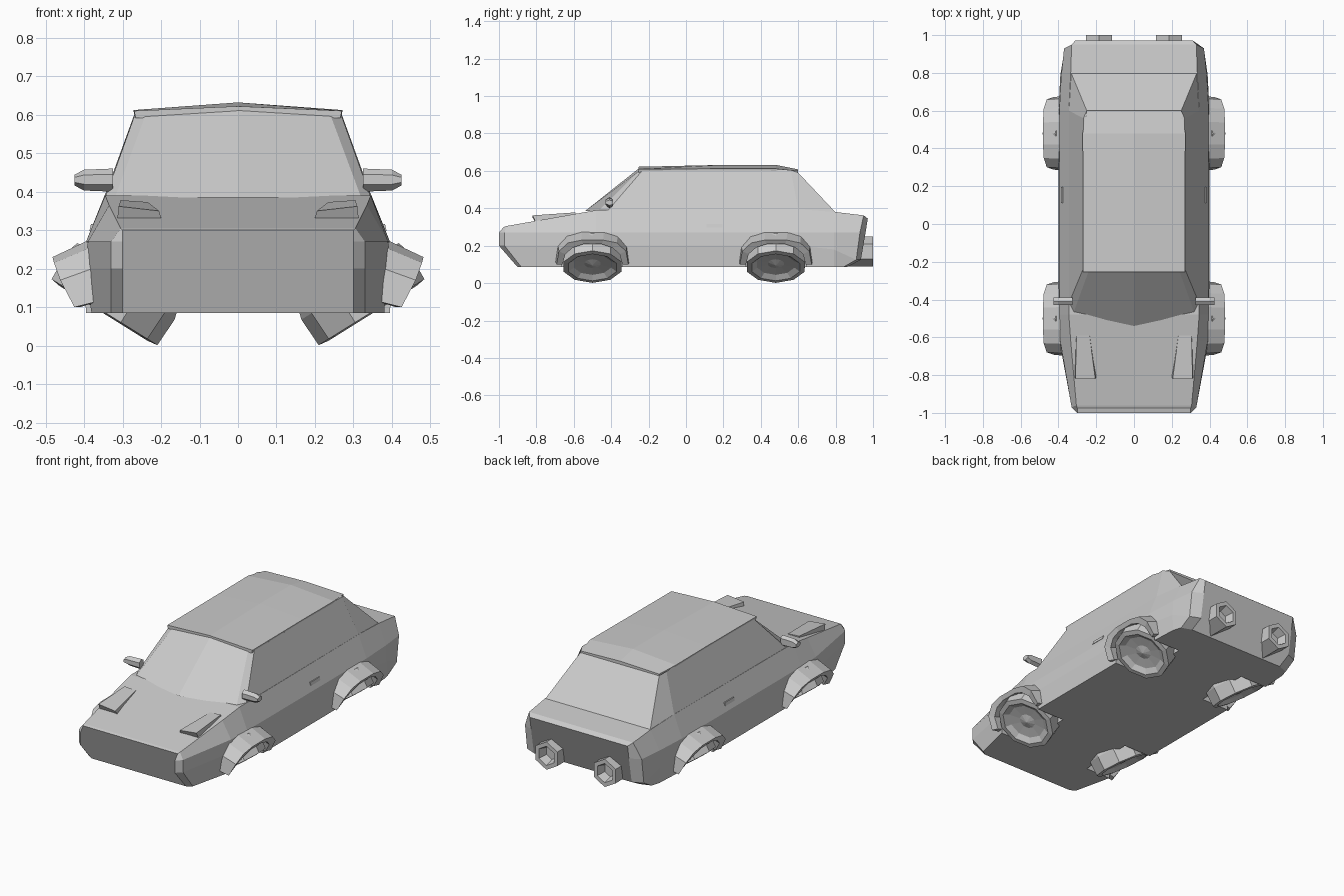
import bpy, bmesh, math
from mathutils import Vector

if "Cube" in bpy.data.objects:
    bpy.data.objects.remove(bpy.data.objects["Cube"])


def make(name, rings, caps=True, closed=True):
    """Skin a list of equal-length point rings into one flat-shaded mesh."""
    bm = bmesh.new()
    vs = [[bm.verts.new(p) for p in r] for r in rings]
    n = len(rings[0])
    for a, b in zip(vs, vs[1:]):
        for i in range(n if closed else n - 1):
            j = (i + 1) % n
            bm.faces.new((a[i], a[j], b[j], b[i]))
    if caps:
        bm.faces.new(vs[0])
        bm.faces.new(vs[-1])
    bmesh.ops.remove_doubles(bm, verts=bm.verts, dist=1e-5)
    bmesh.ops.recalc_face_normals(bm, faces=bm.faces)
    me = bpy.data.meshes.new(name)
    bm.to_mesh(me)
    bm.free()
    ob = bpy.data.objects.new(name, me)
    bpy.context.collection.objects.link(ob)
    return ob


def both(half):
    """Half section (x >= 0) continued onto the other side as a closed ring."""
    return half + [(-x, y, z) for x, y, z in reversed(half) if x > 0]


def mirror(ob):
    ob.modifiers.new("Mirror", 'MIRROR')
    return ob


def lathe(name, centre, axis, up, profile, sides):
    """Revolve (radius, offset) pairs about an axis."""
    c, a, u = Vector(centre), Vector(axis).normalized(), Vector(up).normalized()
    w = a.cross(u)
    rings = []
    for r, t in profile:
        rings.append([c + a * t + (u * math.cos(k) + w * math.sin(k)) * r
                      for k in (2 * math.pi * i / sides for i in range(sides))])
    return make(name, rings)


# Lower body: sections nose to tail, each floor / sill / waist / belt
sections = [
    [(.30, -.90, .085), (.30, -1.0, .20), (.30, -1.0, .27), (.30, -.975, .30)],
    [(.33, -.88, .085), (.33, -.97, .20), (.33, -.97, .27), (.305, -.96, .305)],
    [(.39, -.62, .085), (.395, -.62, .20), (.39, -.62, .27), (.335, -.62, .365)],
    [(.395, -.48, .085), (.40, -.48, .20), (.395, -.48, .27), (.345, -.48, .39)],
    [(.395, .60, .085), (.40, .60, .20), (.395, .60, .27), (.345, .60, .395)],
    [(.385, .79, .085), (.39, .79, .18), (.385, .79, .27), (.335, .80, .38)],
    [(.37, .84, .085), (.37, .91, .125), (.37, .93, .27), (.33, .95, .362)],
    [(.31, .86, .085), (.31, .935, .125), (.31, .96, .27), (.31, .972, .345)],
]
body = make("body", [both(s) for s in sections])

# Wheel wells cut through the flanks and floor
for y in (-.50, .48):
    for s in (-1, 1):
        cutter = lathe("well_cutter", (0, y, .09), (s, 0, 0), (0, math.sin(.39), math.cos(.39)),
                       [(.175, .22), (.175, .60)], 8)
        cutter.hide_render = True
        cutter.hide_viewport = True
        cut = body.modifiers.new("Well", 'BOOLEAN')
        cut.operation = 'DIFFERENCE'
        cut.object = cutter

# Cabin with windscreen, pillars and rear window
base = [(0, -.54, .385), (.32, -.47, .385), (.345, -.42, .385), (.345, .60, .393), (.333, .80, .378)]
top = [(0, -.25, .615), (.24, -.25, .60), (.268, -.235, .60), (.268, .56, .605), (.25, .60, .59)]
make("cabin", [both(base), both(top)])

# Roof panel with a shallow centre ridge
roof = [(-.255, .27, .61, .622), (.20, .27, .612, .632), (.48, .272, .612, .632), (.60, .25, .60, .608)]
make("roof", [both([(x - .004, y, z - .018), (x, y, z), (0, y, c)]) for y, x, z, c in roof])

# Pop-up headlights
mirror(make("headlight", [
    [(.195, -.80, .315), (.315, -.80, .315), (.31, -.82, .362), (.205, -.82, .35)],
    [(.23, -.59, .34), (.305, -.59, .34), (.305, -.59, .378), (.235, -.59, .373)],
]))

# Wing mirrors
mirror(make("wing_mirror", [
    [(x, -.41 + dy, .43 + dz * k) for dy, dz in
     ((-.02, -.4), (0, -1), (.02, -.6), (.02, .6), (0, 1), (-.02, .5))]
    for x, k in ((.325, .03), (.40, .027), (.425, .014))
]))

# Door handles
mirror(make("door_handle", [
    [(.36, y, .298), (.386, y, .298), (.382, y, .316), (.36, y, .316)] for y in (.11, .195)
]))

# Tail nozzles, six-sided with a recess
mirror(lathe("tail_nozzle", (.185, 0, .168), (0, 1, 0), (0, 0, 1),
             [(.08, .84), (.08, 1.0), (.055, 1.0), (.04, .95), (.02, .95)], 6))

# Fender stations: offset in y, body-side z, lip x, lip z, inner y, inner z
half_arch = [(-.198, .115, .425, .10, -.16, .10), (-.185, .205, .462, .17, -.145, .155),
             (-.135, .262, .478, .215, -.105, .19), (-.06, .285, .482, .23, -.05, .208)]
arch = half_arch + [(-a, b, c, d, -e, f) for a, b, c, d, e, f in reversed(half_arch)]

for label, y in (("front", -.50), ("rear", .48)):
    # Tilted ten-sided wheels with dished faces
    mirror(lathe(label + "_wheel", (.347, y, .087), (.53, 0, -.85), (.85, 0, .53),
                 [(.10, -.12), (.155, -.115), (.165, -.08), (.162, 0), (.135, .004),
                  (.105, -.015), (.045, -.02), (.0, -.008)], 10))
    # Flared fenders over the wheels
    mirror(make(label + "_fender", [
        [(.365, y + a, b), (c, y + a * .97, d), (c - .015, y + e, f), (.365, y + e, min(b, f + .03))]
        for a, b, c, d, e, f in arch
    ]))
